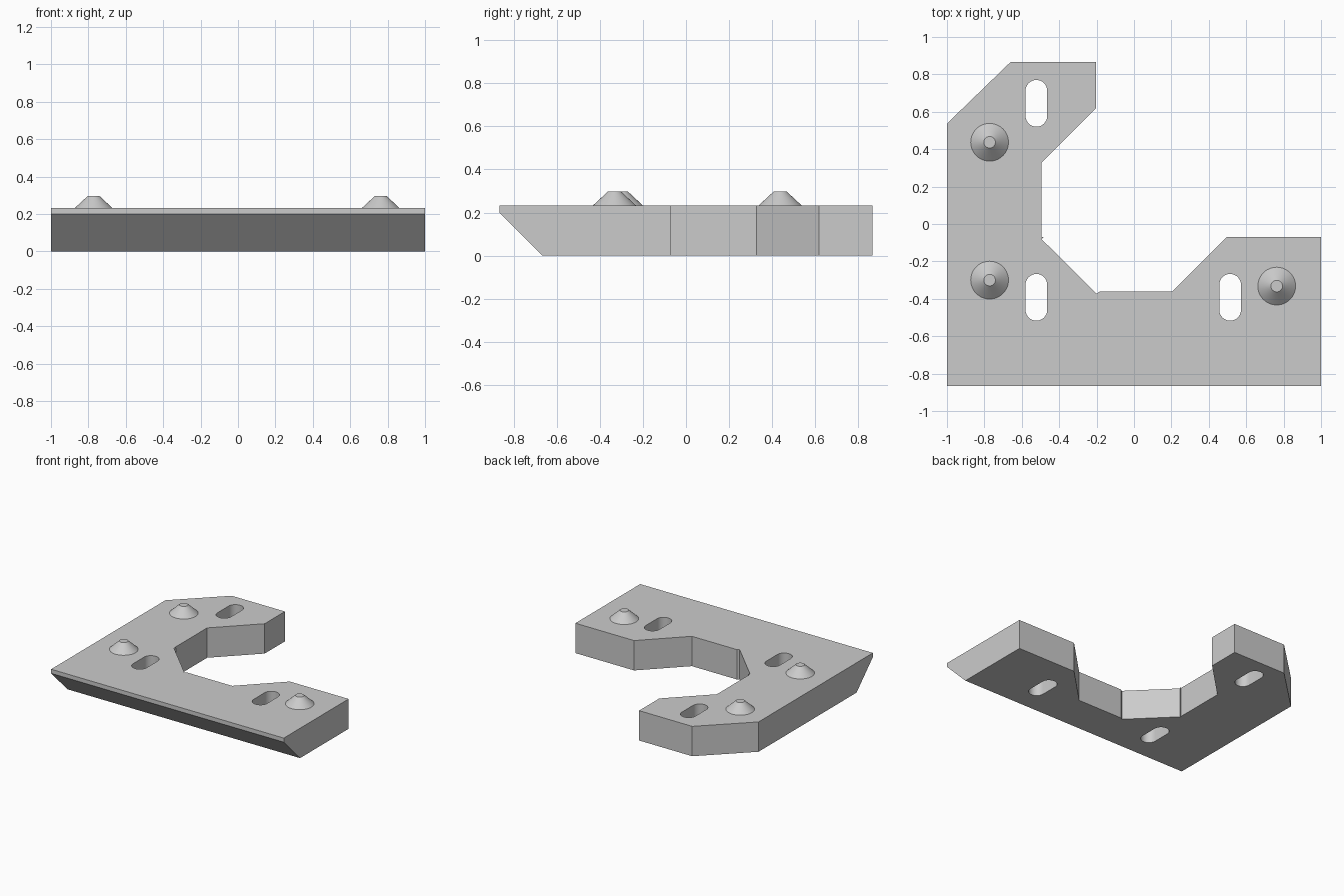
import bpy, bmesh, math

if "Cube" in bpy.data.objects:
    bpy.data.objects.remove(bpy.data.objects["Cube"])

TOP = 0.232
grey = bpy.data.materials.new("light_grey")
grey.use_nodes = True
colour = (0.6, 0.6, 0.6, 1)
grey.diffuse_color = colour
grey.node_tree.nodes["Principled BSDF"].inputs["Base Color"].default_value = colour


def prism(name, points, z0, z1):
    """Extrude a flat outline upwards into a solid."""
    bm = bmesh.new()
    base = bm.faces.new([bm.verts.new((x, y, z0)) for x, y in points])
    walls = bmesh.ops.extrude_face_region(bm, geom=[base])["geom"]
    verts = [v for v in walls if isinstance(v, bmesh.types.BMVert)]
    bmesh.ops.translate(bm, verts=verts, vec=(0, 0, z1 - z0))
    bmesh.ops.recalc_face_normals(bm, faces=bm.faces[:])
    mesh = bpy.data.meshes.new(name)
    bm.to_mesh(mesh)
    bm.free()
    obj = bpy.data.objects.new(name, mesh)
    bpy.context.collection.objects.link(obj)
    mesh.materials.append(grey)
    return obj


def activate(obj):
    bpy.ops.object.select_all(action="DESELECT")
    obj.select_set(True)
    bpy.context.view_layer.objects.active = obj


def cut(target, cutter):
    """Subtract a cutter and discard it."""
    mod = target.modifiers.new("cut", "BOOLEAN")
    mod.operation, mod.solver, mod.object = "DIFFERENCE", "EXACT", cutter
    activate(target)
    bpy.ops.object.modifier_apply(modifier=mod.name)
    bpy.data.objects.remove(cutter)


# Bracket plate with two arms around a chamfered recess
plate = prism("bracket_plate", [
    (-1, -0.866), (1, -0.866), (1, -0.07), (0.495, -0.07), (0.203, -0.362),
    (-0.185, -0.362), (-0.2, -0.373), (-0.495, -0.08), (-0.482, -0.07),
    (-0.495, -0.07), (-0.495, 0.328), (-0.203, 0.618), (-0.203, 0.866),
    (-0.66, 0.866), (-1, 0.537)], 0, TOP)

# Sloped underside along the front edge
bm = bmesh.new()
bm.from_mesh(plate.data)
cut_result = bmesh.ops.bisect_plane(
    bm, geom=bm.verts[:] + bm.edges[:] + bm.faces[:], clear_outer=True,
    plane_co=(0, -0.866, 0.2), plane_no=(0, -1, -1))
edges = [e for e in cut_result["geom_cut"] if isinstance(e, bmesh.types.BMEdge)]
bmesh.ops.holes_fill(bm, edges=edges, sides=0)
bmesh.ops.recalc_face_normals(bm, faces=bm.faces[:])
bm.to_mesh(plate.data)
bm.free()

# Rounded mounting slots through the plate
R, HALF, STEPS = 0.058, 0.067, 16
for x, y in [(-0.522, 0.645), (-0.522, -0.392), (0.514, -0.392)]:
    outline = []
    for side, start in ((1, 0), (-1, math.pi)):
        for i in range(STEPS + 1):
            a = start + math.pi * i / STEPS
            outline.append((x + R * math.cos(a), y + side * HALF + R * math.sin(a)))
    cut(plate, prism("slot_cutter", outline, -0.1, TOP + 0.1))
activate(plate)
bpy.ops.object.shade_smooth_by_angle(angle=math.radians(25))

# Conical locating pegs with flat tips
pegs = {"rear_right_peg": (-0.772, 0.437), "front_right_peg": (-0.772, -0.3),
        "front_left_peg": (0.763, -0.332)}
for name, (x, y) in pegs.items():
    bpy.ops.mesh.primitive_cone_add(vertices=48, radius1=0.101, radius2=0.031,
                                    depth=0.065, location=(x, y, TOP + 0.0325))
    peg = bpy.context.object
    peg.name = name
    peg.data.materials.append(grey)
    bpy.ops.object.shade_smooth_by_angle(angle=math.radians(25))
